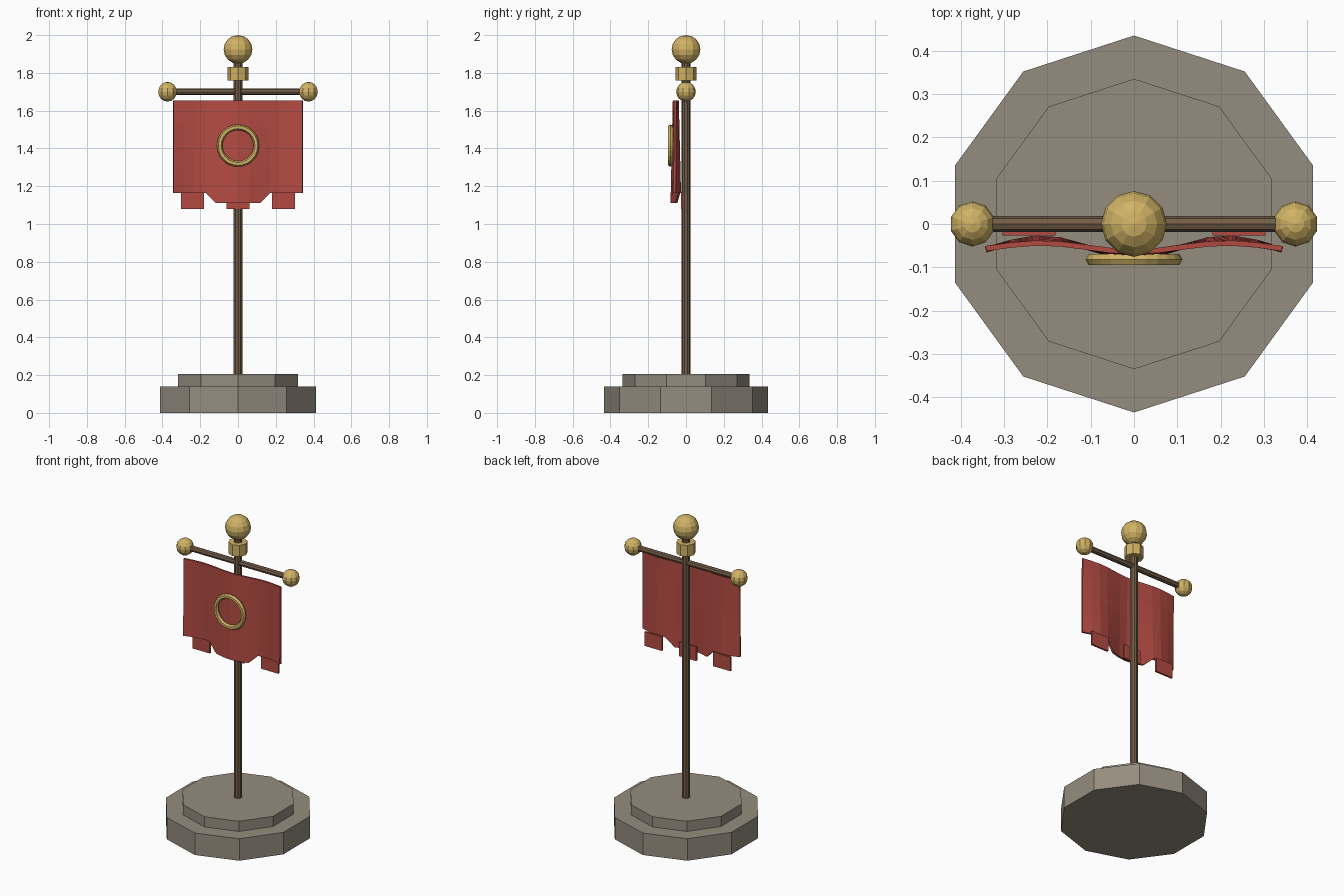
import bpy, bmesh, math

if "Cube" in bpy.data.objects:
    bpy.data.objects.remove(bpy.data.objects["Cube"])


def material(name, rgb):
    m = bpy.data.materials.new(name)
    m.diffuse_color = (*rgb, 1)
    m.use_nodes = True
    m.node_tree.nodes["Principled BSDF"].inputs["Base Color"].default_value = m.diffuse_color
    return m


STONE = material("stone", (0.30, 0.265, 0.21))
WOOD = material("wood", (0.17, 0.11, 0.065))
GOLD = material("gold", (0.63, 0.45, 0.13))
RED = material("red_cloth", (0.45, 0.07, 0.055))


def finish(name, mat):
    o = bpy.context.object
    o.name = name
    o.data.materials.append(mat)
    return o


def cylinder(name, mat, r, z0, z1, sides):
    bpy.ops.mesh.primitive_cylinder_add(vertices=sides, radius=r, depth=z1 - z0,
                                        location=(0, 0, (z0 + z1) / 2))
    return finish(name, mat)


def ball(name, mat, r, loc, seg, rings):
    bpy.ops.mesh.primitive_uv_sphere_add(segments=seg, ring_count=rings, radius=r, location=loc)
    return finish(name, mat)


# Stepped ten-sided base
cylinder("base_lower", STONE, 0.435, 0, 0.14, 10)
cylinder("base_upper", STONE, 0.335, 0.14, 0.205, 10)

# Pole with collar and finial
cylinder("pole", WOOD, 0.024, 0.2, 1.88, 10)
cylinder("collar", GOLD, 0.056, 1.76, 1.832, 8)
ball("finial", GOLD, 0.076, (0, 0, 1.924), 12, 8)

# Crossbar with end knobs
bpy.ops.mesh.primitive_cylinder_add(vertices=8, radius=0.018, depth=0.74,
                                    location=(0, 0, 1.7), rotation=(0, math.pi / 2, 0))
finish("crossbar", WOOD)
for side, label in ((-1, "left"), (1, "right")):
    ball("knob_" + label, GOLD, 0.052, (side * 0.373, 0, 1.7), 10, 8)

# Wavy banner: folds deepen towards the hem, whose middle hangs lower
COLS, ROWS, HALF, TOP, THICK = 12, 4, 0.342, 1.655, 0.012
bm = bmesh.new()
grid = []
for i in range(COLS + 1):
    x = -HALF + 2 * HALF * i / COLS
    hem = 1.11 if abs(x) < 0.13 else 1.165
    column = []
    for j in range(ROWS + 1):
        t = j / ROWS
        y = -0.054 - (0.010 + 0.012 * t) * math.cos(math.pi * x / 0.215)
        column.append(bm.verts.new((x, y, TOP + (hem - TOP) * t)))
    grid.append(column)
for a, b in zip(grid, grid[1:]):
    for j in range(ROWS):
        bm.faces.new((a[j], a[j + 1], b[j + 1], b[j]))
mesh = bpy.data.meshes.new("banner")
bm.to_mesh(mesh)
bm.free()
mesh.materials.append(RED)
banner = bpy.data.objects.new("banner", mesh)
bpy.context.collection.objects.link(banner)
solid = banner.modifiers.new("thickness", "SOLIDIFY")
solid.thickness = THICK
solid.offset = 0

# Hanging tabs behind the hem
for x, label in ((-0.242, "left"), (0, "middle"), (0.242, "right")):
    bpy.ops.mesh.primitive_cube_add(size=1, location=(x, -0.021, 1.125))
    tab = finish("tab_" + label, RED)
    tab.scale = (0.122, 0.012, 0.09)

# Ring emblem
bpy.ops.mesh.primitive_torus_add(major_radius=0.097, minor_radius=0.015, major_segments=24,
                                 minor_segments=6, location=(0, -0.082, 1.415),
                                 rotation=(math.pi / 2, 0, 0))
finish("ring_emblem", GOLD)
